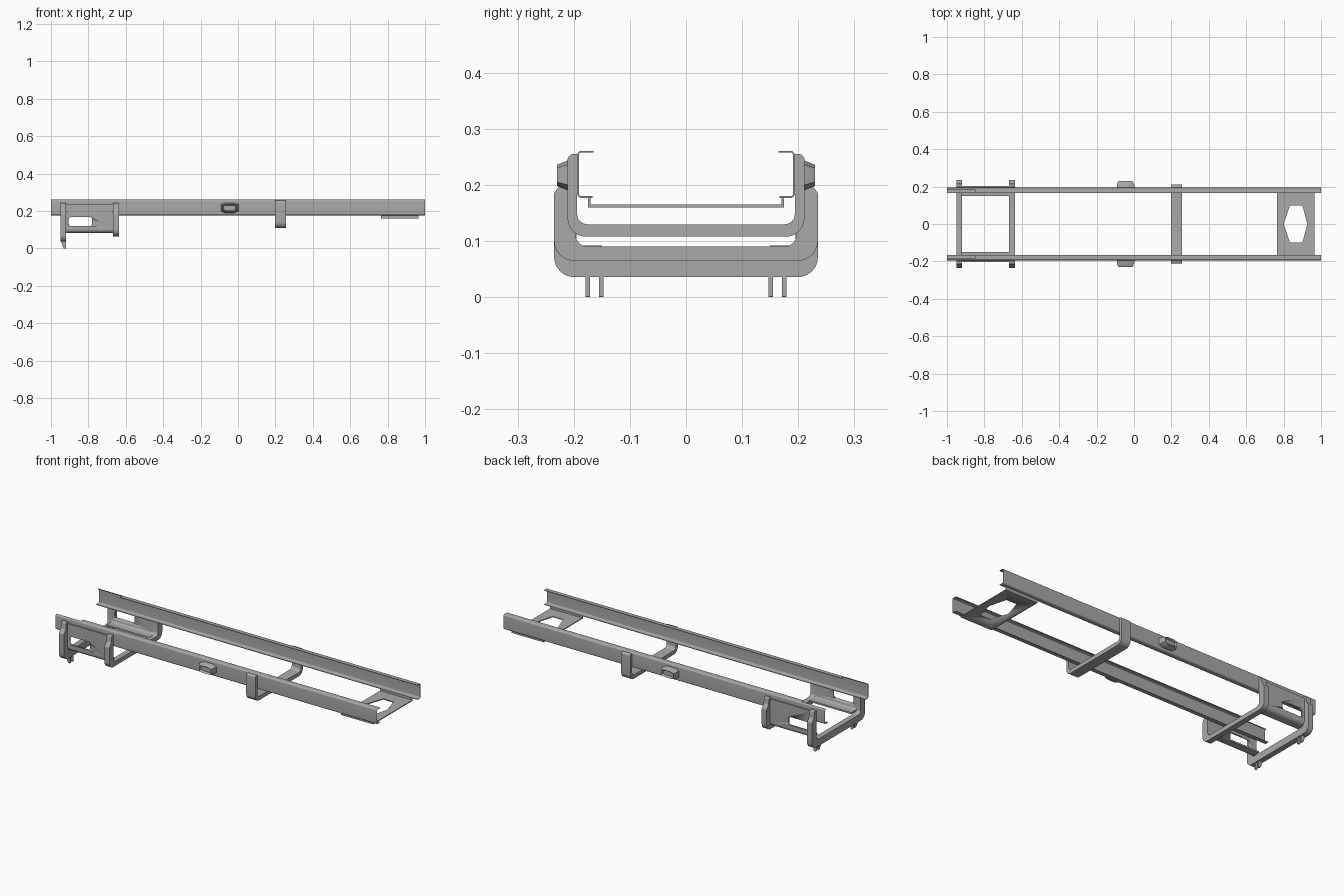
import bpy, bmesh, math
from mathutils import Vector

old = bpy.data.objects.get("Cube")
if old:
    bpy.data.objects.remove(old, do_unlink=True)

steel = bpy.data.materials.new("grey steel")
steel.use_nodes = True
GREY = (0.4, 0.4, 0.4, 1)
steel.diffuse_color = GREY
steel.node_tree.nodes["Principled BSDF"].inputs["Base Color"].default_value = GREY


def fillet(points, closed=True, steps=6):
    """Round the corners of (u, v, radius) points."""
    out, n = [], len(points)
    for i, (u, v, r) in enumerate(points):
        p = Vector((u, v))
        if r == 0 or (not closed and i in (0, n - 1)):
            out.append(p)
            continue
        a = (Vector(points[i - 1][:2]) - p).normalized()
        b = (Vector(points[(i + 1) % n][:2]) - p).normalized()
        half = a.angle(b) / 2
        centre = p + (a + b).normalized() * r / math.sin(half)
        start = p + a * r / math.tan(half) - centre
        end = p + b * r / math.tan(half) - centre
        for k in range(steps + 1):
            t = k / steps
            out.append(centre + (start.lerp(end, t)).normalized() * r)
    return out


def finish(name, bm):
    bmesh.ops.recalc_face_normals(bm, faces=bm.faces)
    mesh = bpy.data.meshes.new(name)
    bm.to_mesh(mesh)
    bm.free()
    ob = bpy.data.objects.new(name, mesh)
    bpy.context.collection.objects.link(ob)
    mesh.materials.append(steel)
    bpy.ops.object.select_all(action='DESELECT')
    ob.select_set(True)
    bpy.context.view_layer.objects.active = ob
    bpy.ops.object.shade_smooth_by_angle(angle=math.radians(35))
    return ob


def prism(name, outline, lo, hi, axis="x"):
    """Extrude a flat outline along one axis."""
    place = {"x": lambda u, v, d: (d, u, v),
             "y": lambda u, v, d: (u, d, v),
             "z": lambda u, v, d: (u, v, d)}[axis]
    bm = bmesh.new()
    face = bm.faces.new([bm.verts.new(place(u, v, lo)) for u, v in outline])
    moved = bmesh.ops.extrude_face_region(bm, geom=[face])["geom"]
    bmesh.ops.translate(bm, vec=Vector(place(0, 0, hi - lo)),
                        verts=[g for g in moved if isinstance(g, bmesh.types.BMVert)])
    return finish(name, bm)


def sheet(name, path, thick, lo, hi):
    """Bent sheet metal: a rounded path thickened to its left, run along x."""
    line = fillet(path, closed=False)
    normals = []
    for a, b in zip(line, line[1:]):
        d = (b - a).normalized()
        normals.append(Vector((-d.y, d.x)))
    inner = []
    for i, p in enumerate(line):
        n1, n2 = normals[max(i - 1, 0)], normals[min(i, len(normals) - 1)]
        m = (n1 + n2).normalized()
        inner.append(p + m * thick / max(m.dot(n1), 0.5))
    return prism(name, line + inner[::-1], lo, hi)


def cut(ob, cutter):
    """Cut a hole and throw the cutter away."""
    cutter.hide_render = True
    mod = ob.modifiers.new("hole", "BOOLEAN")
    mod.operation, mod.solver, mod.object = "DIFFERENCE", "EXACT", cutter
    bpy.context.view_layer.objects.active = ob
    bpy.ops.object.modifier_move_to_index(modifier=mod.name, index=0)
    bpy.ops.object.modifier_apply(modifier=mod.name)
    bpy.data.objects.remove(cutter, do_unlink=True)


def both_sides(half):
    """Mirror half an outline (y > 0, listed bottom to top and back) across y."""
    return half + [(-u, v, r) for u, v, r in reversed(half)]


R = 0.008
for side, s in (("left", 1), ("right", -1)):
    flip = lambda pts: [(u * s, v, r) for u, v, r in pts]

    # Channel rail: the top lip stops short of the rear end
    lower = [(0.167, 0.177, 0), (0.194, 0.177, R), (0.194, 0.25, 0)]
    full = lower[:2] + [(0.194, 0.261, R), (0.165, 0.261, 0)]
    notched = lower[:2] + [(0.194, 0.261, R), (0.184, 0.261, 0)]
    sheet(side + "_rail", flip(full), 0.003 * s, -0.85, 1)
    sheet(side + "_rail_end", flip(notched), 0.003 * s, -1, -0.85)

    # Slotted side plate with its lower edge bent inward
    plate = sheet(side + "_side_plate",
                  flip([(0.15, 0.083, 0), (0.204, 0.083, 0.02), (0.204, 0.235, 0)]),
                  0.009 * s, -0.925, -0.66)
    slot = fillet([(-0.905, 0.12, 0.012), (-0.78, 0.12, 0.012),
                   (-0.78, 0.167, 0.012), (-0.905, 0.167, 0.012)])
    cut(plate, prism("slot_cutter", slot, 0.17 * s, 0.23 * s, "y"))

    # Tapered latch boss with a recessed face
    boss = [(-0.092, 0.2), (-0.07, 0.19), (-0.02, 0.19), (0.002, 0.2),
            (0.002, 0.236), (-0.02, 0.244), (-0.07, 0.244), (-0.092, 0.236)]
    bm = bmesh.new()
    base = [bm.verts.new((x, 0.192 * s, z)) for x, z in boss]
    mid = [bm.verts.new((x, 0.21 * s, z)) for x, z in boss]
    tip = [bm.verts.new((-0.045 + (x + 0.045) * 0.8, 0.23 * s, 0.217 + (z - 0.217) * 0.7))
           for x, z in boss]
    for ring, above in ((base, mid), (mid, tip)):
        for i in range(len(boss)):
            j = (i + 1) % len(boss)
            bm.faces.new((ring[i], ring[j], above[j], above[i]))
    bm.faces.new(base[::-1])
    cap = bm.faces.new(tip)
    bmesh.ops.recalc_face_normals(bm, faces=bm.faces)
    bmesh.ops.inset_region(bm, faces=[cap], thickness=0.006, depth=0)
    bmesh.ops.translate(bm, vec=(0, -0.012 * s, 0), verts=cap.verts)
    finish(side + "_latch_boss", bm)

    # Hooked tabs below the rear hanger
    for label, y in (("inner", 0.151), ("outer", 0.175)):
        tab = fillet([(-0.95, 0.05, 0), (-0.938, 0.012, 0), (-0.932, 0, 0.003),
                      (-0.92, 0, 0.003), (-0.92, 0.05, 0)])
        prism(f"{side}_{label}_tab", tab, (y - 0.004) * s, (y + 0.004) * s, "y")

# Wide U-shaped hangers with sloped arm tops
for name, x, bottom, floor in (("rear_hanger", -0.95, 0.036, 0.075),
                               ("front_hanger", -0.667, 0.065, 0.09)):
    half = [(0.235, bottom, 0.035), (0.235, 0.186, 0.008), (0.218, 0.208, 0.008),
            (0.214, 0.243, 0.005), (0.197, 0.243, 0), (0.197, floor, 0.022)]
    prism(name, fillet(both_sides(half)), x, x + 0.031)

# Narrow U-shaped hanger at mid length
half = [(0.211, 0.108, 0.032), (0.211, 0.255, 0.01), (0.194, 0.255, 0), (0.194, 0.13, 0.018)]
prism("middle_hanger", fillet(both_sides(half)), 0.199, 0.256)

# Front cross plate with turned-up edges and a six-sided opening
tray = sheet("cross_plate", [(-0.175, 0.178, 0), (-0.175, 0.16, 0),
                             (0.175, 0.16, 0), (0.175, 0.178, 0)], 0.005, 0.765, 0.965)
opening = [(0.8, 0), (0.834, -0.1), (0.9, -0.1), (0.927, 0), (0.9, 0.1), (0.834, 0.1)]
cut(tray, prism("opening_cutter", opening, 0.1, 0.2, "z"))
